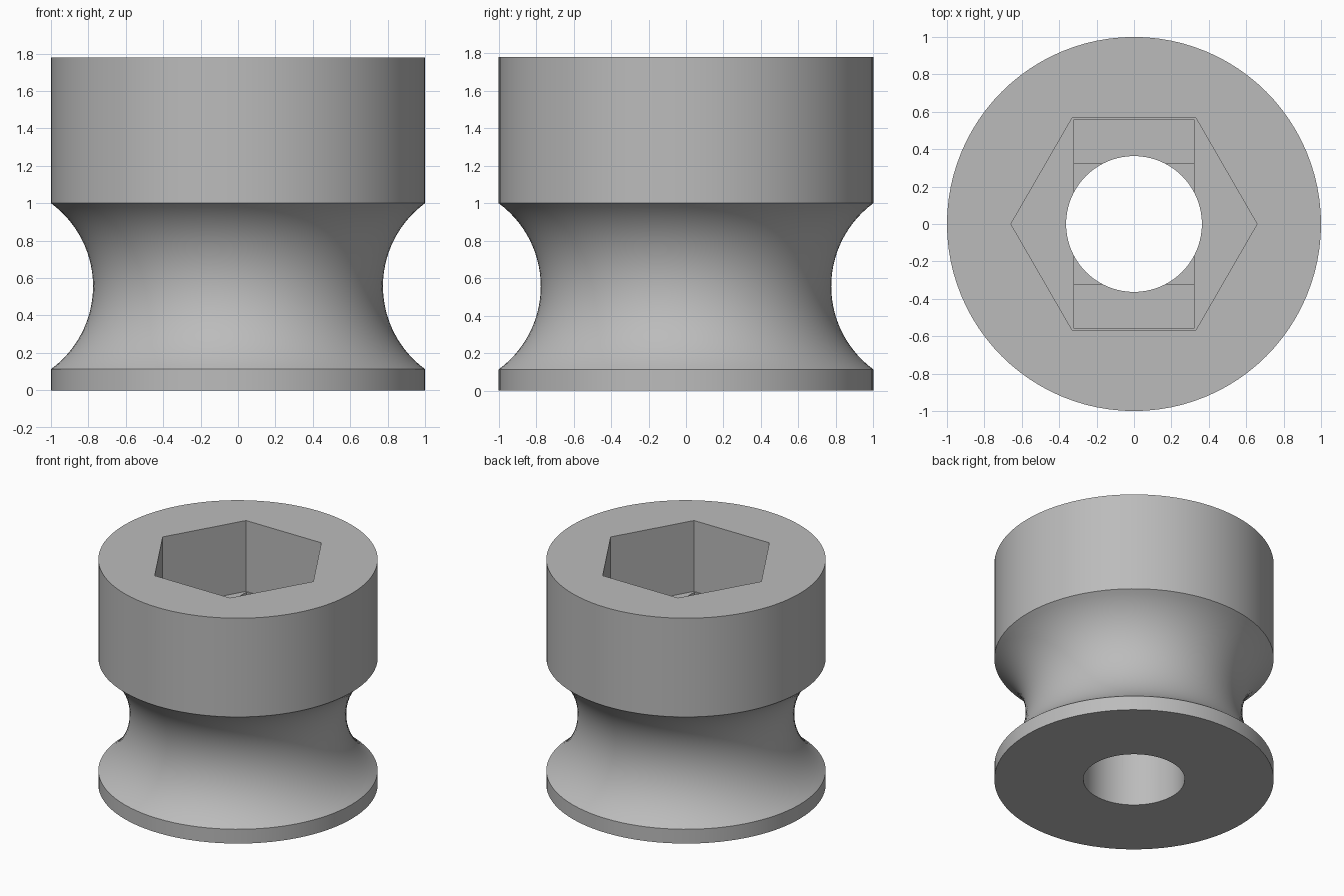
import bpy
import bmesh
from math import asin, cos, sin, pi
from mathutils import Matrix

HEIGHT = 1.78
SIDES = 96

if "Cube" in bpy.data.objects:
    bpy.data.objects.remove(bpy.data.objects["Cube"])


def flat_material(name, color):
    mat = bpy.data.materials.new(name)
    mat.use_nodes = True
    mat.diffuse_color = color
    mat.node_tree.nodes["Principled BSDF"].inputs["Base Color"].default_value = color
    return mat


def add_object(name, bm):
    bmesh.ops.recalc_face_normals(bm, faces=bm.faces)
    mesh = bpy.data.meshes.new(name)
    bm.to_mesh(mesh)
    bm.free()
    obj = bpy.data.objects.new(name, mesh)
    bpy.context.collection.objects.link(obj)
    return obj


def prism(name, radius, sides, z0, z1):
    bm = bmesh.new()
    ring = [bm.verts.new((radius * cos(2 * pi * i / sides),
                          radius * sin(2 * pi * i / sides), z0)) for i in range(sides)]
    base = bm.faces.new(ring)
    top = bmesh.ops.extrude_face_region(bm, geom=[base])["geom"]
    bmesh.ops.translate(bm, vec=(0, 0, z1 - z0),
                        verts=[v for v in top if isinstance(v, bmesh.types.BMVert)])
    return add_object(name, bm)


def box(name, half_x, half_y, z0, z1):
    bm = bmesh.new()
    bmesh.ops.create_cube(bm, size=2)
    bmesh.ops.transform(bm, verts=bm.verts, matrix=Matrix.Translation((0, 0, (z0 + z1) / 2))
                        @ Matrix.Diagonal((half_x, half_y, (z1 - z0) / 2, 1)))
    return add_object(name, bm)


# Outer profile: thin rim, circular rope groove, tall collar
low, high, waist = 0.113, 1.0, 0.775
half, sag = (high - low) / 2, 1 - waist
arc_r = (half ** 2 + sag ** 2) / (2 * sag)
sweep = asin(half / arc_r)
STEPS = 28
profile = [(1, 0)]
for i in range(STEPS + 1):
    a = -sweep + 2 * sweep * i / STEPS
    profile.append((waist + arc_r - arc_r * cos(a), (low + high) / 2 + arc_r * sin(a)))
profile.append((1, HEIGHT))

# Revolved solid body
bm = bmesh.new()
rings = [[bm.verts.new((r * cos(2 * pi * i / SIDES), r * sin(2 * pi * i / SIDES), z))
          for i in range(SIDES)] for r, z in profile]
for a, b in zip(rings, rings[1:]):
    for i in range(SIDES):
        j = (i + 1) % SIDES
        bm.faces.new((a[i], a[j], b[j], b[i]))
bm.faces.new(rings[0])
bm.faces.new(rings[-1])
body = add_object("grooved_knob", bm)
body.data.materials.append(flat_material("grey", (0.5, 0.5, 0.5, 1)))

# Through hole, hexagonal nut pocket, and the two shallow steps beneath it
floor, step = 1.22, 0.04
cutters = [
    prism("bore_cutter", 0.363, SIDES, -0.2, HEIGHT + 0.2),
    prism("nut_pocket_cutter", 0.658, 6, floor, HEIGHT + 0.2),
    box("slot_cutter", 0.32, 0.56, floor - step, floor + 0.2),
    box("square_cutter", 0.32, 0.32, floor - 2 * step, floor + 0.1),
]
bpy.context.view_layer.objects.active = body
for cutter in cutters:
    cutter.hide_render = True
    mod = body.modifiers.new("cut", "BOOLEAN")
    mod.operation = "DIFFERENCE"
    mod.solver = "EXACT"
    mod.object = cutter
    bpy.ops.object.modifier_apply(modifier=mod.name)
    bpy.data.objects.remove(cutter)

# Smooth curved walls with crisp edges
bpy.ops.object.select_all(action="DESELECT")
body.select_set(True)
bpy.ops.object.shade_smooth_by_angle(angle=pi / 6)
